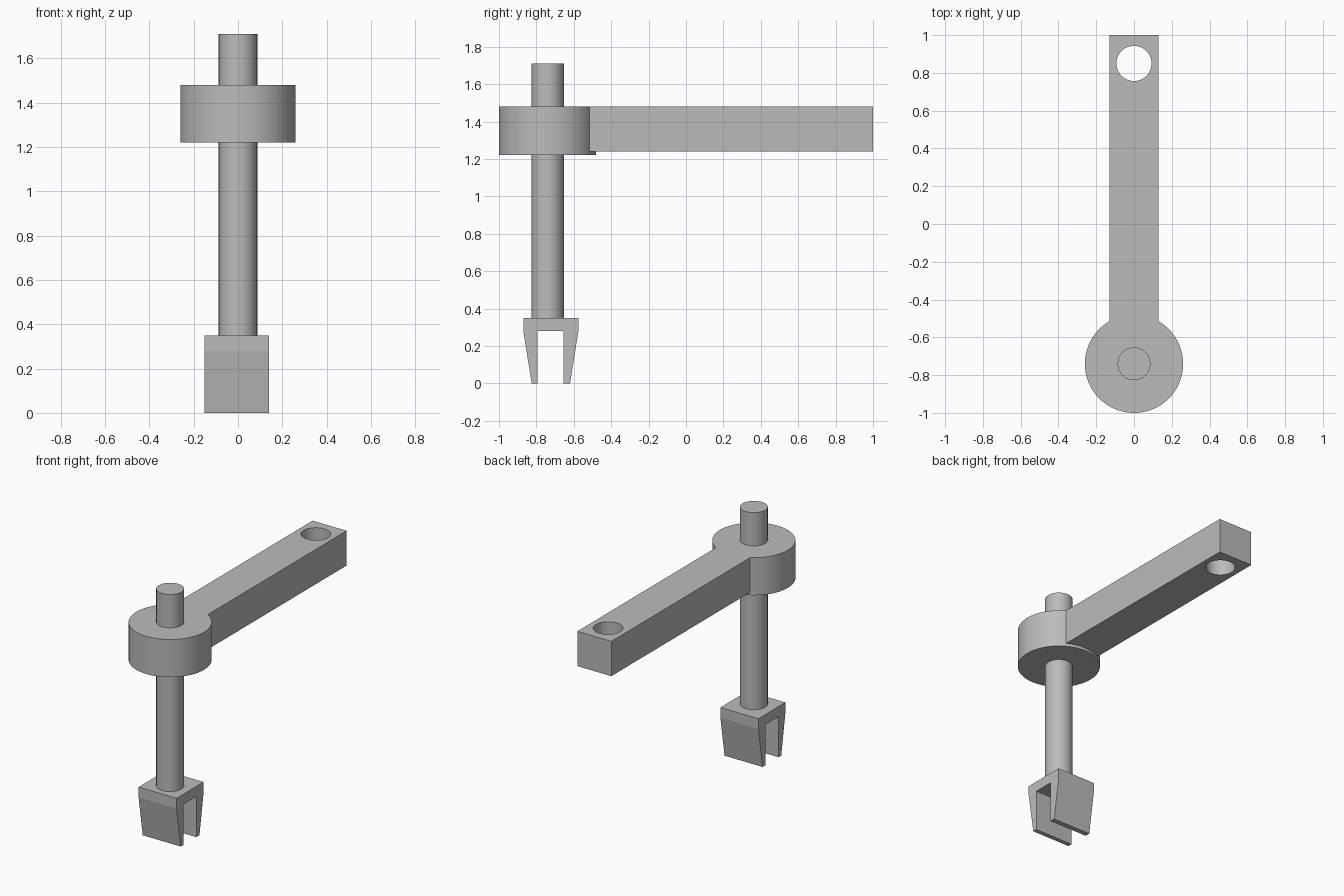
import bpy, bmesh
from math import radians

cube = bpy.data.objects.get("Cube")
if cube:
    bpy.data.objects.remove(cube, do_unlink=True)

grey = bpy.data.materials.new("plain_grey")
grey.use_nodes = True
COLOUR = (0.5, 0.5, 0.5, 1)
grey.diffuse_color = COLOUR
grey.node_tree.nodes["Principled BSDF"].inputs["Base Color"].default_value = COLOUR

AXIS_Y = -0.74  # shared centre line of hub, shaft and gripper


def cylinder(name, radius, y, z0, z1, sides=64):
    bpy.ops.mesh.primitive_cylinder_add(vertices=sides, radius=radius, depth=z1 - z0,
                                        location=(0, y, (z0 + z1) / 2))
    ob = bpy.context.object
    ob.name = name
    ob.data.materials.append(grey)
    return ob


def extrude_yz(name, profile, x0, x1):
    """Extrude a closed side profile along x."""
    bm = bmesh.new()
    face = bm.faces.new([bm.verts.new((x0, y, z)) for y, z in profile])
    geom = bmesh.ops.extrude_face_region(bm, geom=[face])["geom"]
    verts = [v for v in geom if isinstance(v, bmesh.types.BMVert)]
    bmesh.ops.translate(bm, verts=verts, vec=(x1 - x0, 0, 0))
    bmesh.ops.recalc_face_normals(bm, faces=bm.faces)
    mesh = bpy.data.meshes.new(name)
    bm.to_mesh(mesh)
    bm.free()
    ob = bpy.data.objects.new(name, mesh)
    bpy.context.collection.objects.link(ob)
    mesh.materials.append(grey)
    return ob


def boolean(target, tool, operation):
    """Apply a boolean and discard the tool object."""
    mod = target.modifiers.new("boolean", 'BOOLEAN')
    mod.object, mod.operation, mod.solver = tool, operation, 'EXACT'
    bpy.context.view_layer.objects.active = target
    bpy.ops.object.modifier_apply(modifier=mod.name)
    bpy.data.objects.remove(tool, do_unlink=True)


def smooth(ob):
    bpy.ops.object.select_all(action='DESELECT')
    ob.select_set(True)
    bpy.context.view_layer.objects.active = ob
    bpy.ops.object.shade_smooth_by_angle(angle=radians(30))


# Round hub merged with the long arm, with a hole near the far end
hub_arm = cylinder("hub_and_arm", 0.26, AXIS_Y, 1.22, 1.48, 96)
arm = extrude_yz("arm", [(AXIS_Y, 1.24), (1, 1.24), (1, 1.48), (AXIS_Y, 1.48)], -0.13, 0.13)
boolean(hub_arm, arm, 'UNION')
boolean(hub_arm, cylinder("hole_cutter", 0.093, 0.85, 1.1, 1.6), 'DIFFERENCE')
smooth(hub_arm)

# Vertical shaft through the hub
smooth(cylinder("shaft", 0.087, AXIS_Y, 0.34, 1.71))

# Two-pronged gripper with tapering outer sides
extrude_yz("gripper", [
    (-0.87, 0.35), (-0.87, 0.28), (-0.825, 0), (-0.795, 0), (-0.795, 0.28),
    (-0.655, 0.28), (-0.655, 0), (-0.62, 0), (-0.575, 0.28), (-0.575, 0.35),
], -0.15, 0.14)
